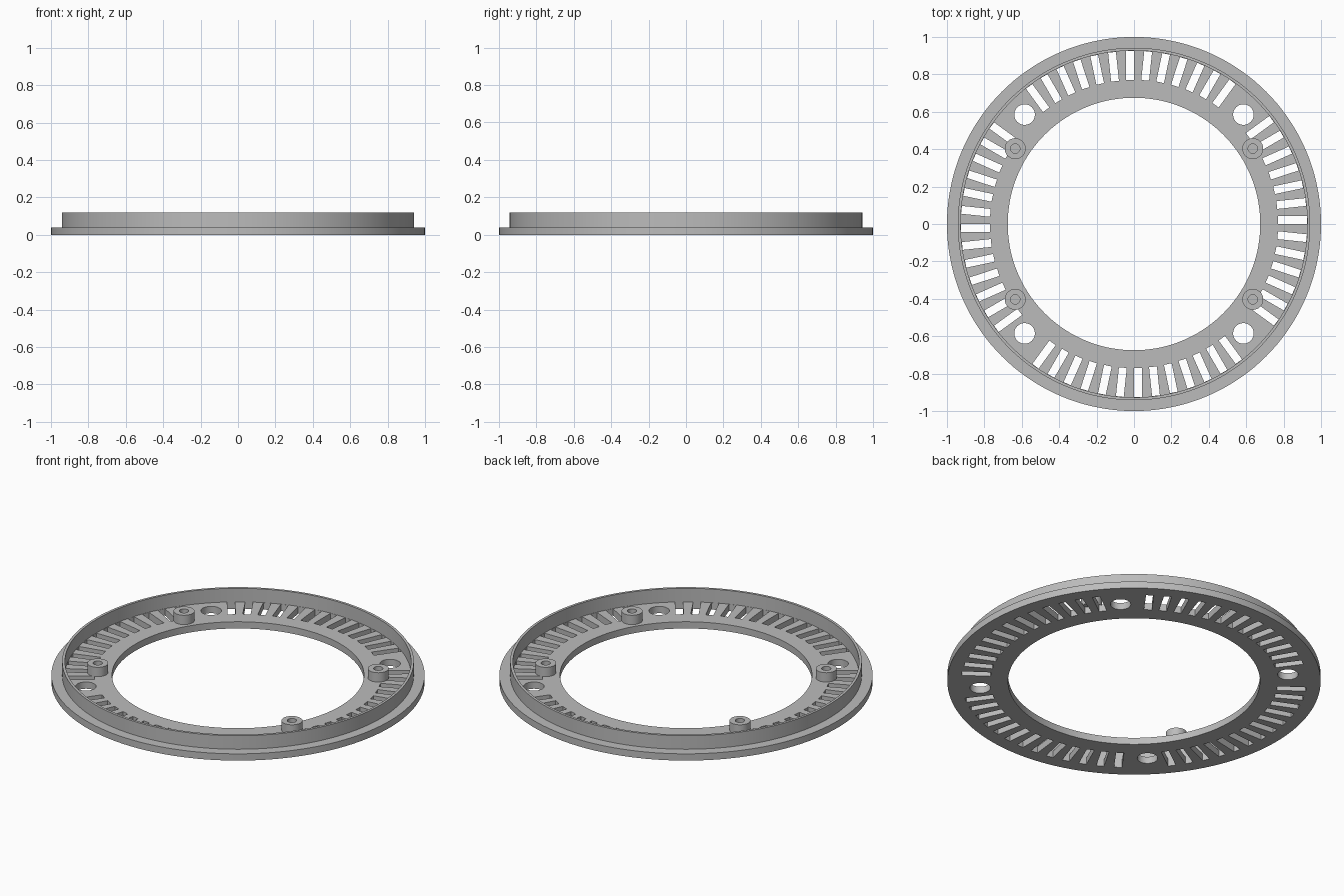
import bpy
import bmesh
import math
from mathutils import Matrix

if "Cube" in bpy.data.objects:
    bpy.data.objects.remove(bpy.data.objects["Cube"], do_unlink=True)

PLATE_TOP = 0.04

grey = bpy.data.materials.new("grey")
grey.use_nodes = True
grey.diffuse_color = (0.5, 0.5, 0.5, 1)
grey.node_tree.nodes["Principled BSDF"].inputs["Base Color"].default_value = grey.diffuse_color


def make_object(name, bm):
    bmesh.ops.recalc_face_normals(bm, faces=bm.faces)
    mesh = bpy.data.meshes.new(name)
    bm.to_mesh(mesh)
    bm.free()
    mesh.materials.append(grey)
    obj = bpy.data.objects.new(name, mesh)
    bpy.context.collection.objects.link(obj)
    return obj


def select(obj):
    bpy.ops.object.select_all(action="DESELECT")
    obj.select_set(True)
    bpy.context.view_layer.objects.active = obj


def smooth(obj):
    select(obj)
    bpy.ops.object.shade_smooth_by_angle(angle=math.radians(30))


def lathe(name, profile, segments):
    """Revolve a closed (radius, height) outline about z."""
    bm = bmesh.new()
    rings = []
    for i in range(segments):
        a = math.tau * i / segments
        rings.append([bm.verts.new((r * math.cos(a), r * math.sin(a), z)) for r, z in profile])
    n = len(profile)
    for i in range(segments):
        here, after = rings[i], rings[(i + 1) % segments]
        for j in range(n):
            k = (j + 1) % n
            bm.faces.new((here[j], after[j], after[k], here[k]))
    return make_object(name, bm)


# Flanged ring with its thin upright rim
ring = lathe("vent_ring", [(0.675, 0), (1, 0), (1, PLATE_TOP), (0.942, PLATE_TOP),
                           (0.942, 0.12), (0.927, 0.12), (0.927, PLATE_TOP),
                           (0.675, PLATE_TOP)], 144)

# Cutter: radial slots, leaving gaps at the diagonals for round holes
SLOT_IN, SLOT_OUT, SLOT_WIDTH = 0.77, 0.925, 0.042
bm = bmesh.new()
for step in range(60):
    if step % 15 in (7, 8):
        continue
    place = (Matrix.Rotation(math.radians(6 * step), 4, "Z")
             @ Matrix.Translation(((SLOT_IN + SLOT_OUT) / 2, SLOT_WIDTH / 2, 0.02))
             @ Matrix.Diagonal((SLOT_OUT - SLOT_IN, SLOT_WIDTH, 0.08, 1)))
    bmesh.ops.create_cube(bm, size=1, matrix=place)
for sx in (-1, 1):
    for sy in (-1, 1):
        bmesh.ops.create_cone(bm, cap_ends=True, segments=40, radius1=0.055, radius2=0.055,
                              depth=0.08, matrix=Matrix.Translation((0.585 * sx, 0.585 * sy, 0.02)))
cutter = make_object("slot_cutter", bm)
cutter.hide_render = True

cut = ring.modifiers.new("slots", "BOOLEAN")
cut.operation = "DIFFERENCE"
cut.solver = "EXACT"
cut.object = cutter
select(ring)
bpy.ops.object.modifier_apply(modifier=cut.name)
bpy.data.objects.remove(cutter, do_unlink=True)
smooth(ring)

# Four hollow screw posts
for y, end in ((-0.403, "front"), (0.403, "back")):
    for x, side in ((-0.635, "right"), (0.635, "left")):
        post = lathe(f"screw_post_{end}_{side}",
                     [(0.025, PLATE_TOP), (0.056, PLATE_TOP), (0.056, 0.095), (0.025, 0.095)], 40)
        # Floor closing the blind screw hole
        bm = bmesh.new()
        bm.from_mesh(post.data)
        bmesh.ops.create_circle(bm, cap_ends=True, segments=40, radius=0.025,
                                matrix=Matrix.Translation((0, 0, PLATE_TOP + 0.002)))
        bm.to_mesh(post.data)
        bm.free()
        post.location = (x, y, 0)
        smooth(post)
